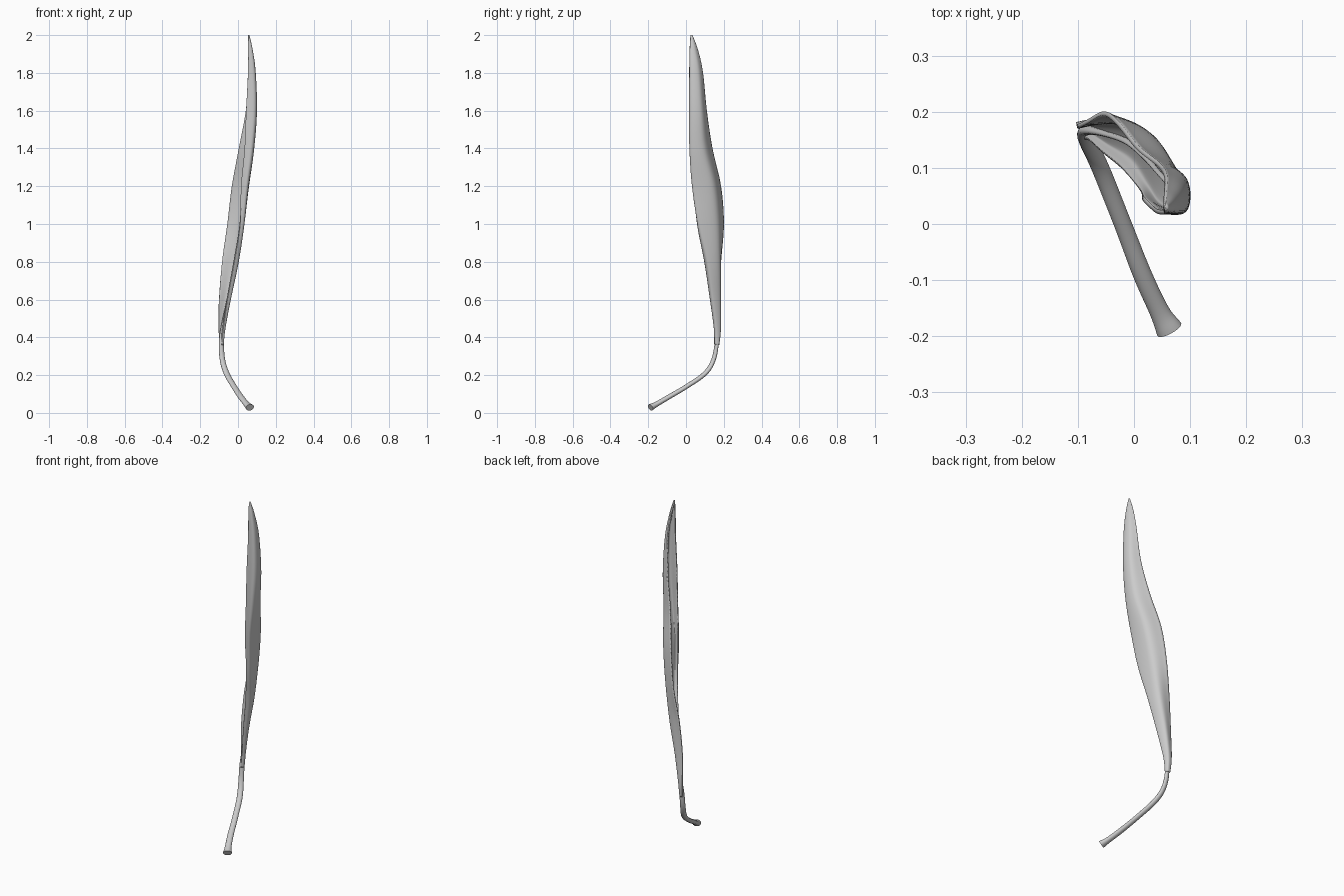
import bpy, bmesh
from mathutils import Vector

if "Cube" in bpy.data.objects:
    bpy.data.objects.remove(bpy.data.objects["Cube"])


def catmull(pts, steps):
    """Smooth interpolation through a list of vectors."""
    p = [2 * pts[0] - pts[1]] + pts + [2 * pts[-1] - pts[-2]]
    out = []
    for i in range(1, len(p) - 2):
        a, b, c, d = p[i - 1:i + 3]
        for k in range(steps):
            t = k / steps
            out.append(0.5 * (2 * b + (c - a) * t + (2 * a - 5 * b + 4 * c - d) * t * t
                              + (3 * b - a - 3 * c + d) * t ** 3))
    return out + [pts[-1]]


def make_object(name, bm):
    bmesh.ops.recalc_face_normals(bm, faces=bm.faces)
    mesh = bpy.data.meshes.new(name)
    bm.to_mesh(mesh)
    bm.free()
    for f in mesh.polygons:
        f.use_smooth = True
    obj = bpy.data.objects.new(name, mesh)
    bpy.context.collection.objects.link(obj)
    return obj


def skin(bm, rows, closed=False):
    grid = [[bm.verts.new(v) for v in r] for r in rows]
    n = len(grid[0])
    for a, b in zip(grid, grid[1:]):
        for i in range(n if closed else n - 1):
            j = (i + 1) % n
            bm.faces.new((a[i], a[j], b[j], b[i]))
    return grid


# Cupped blade: height, then xy of front edge, two points of the belly, back edge
sections = [
    (0.36, -.090, .153, -.080, .160, -.083, .172, -.098, .172),
    (0.45, -.080, .150, -.070, .160, -.080, .180, -.102, .178),
    (0.60, -.058, .130, -.042, .143, -.060, .180, -.100, .174),
    (0.80, -.022, .100, 0.000, .118, -.020, .176, -.084, .182),
    (1.00, .010, .062, .030, .076, .015, .163, -.055, .197),
    (1.20, .017, .045, .050, .042, .045, .140, -.031, .182),
    (1.40, .035, .027, .076, .027, .074, .095, .006, .137),
    (1.60, .043, .022, .090, .025, .091, .078, .043, .107),
    (1.80, .053, .021, .086, .026, .086, .064, .056, .087),
    (1.92, .053, .023, .072, .026, .072, .046, .056, .061),
    (2.00, .054, .027, .056, .028, .056, .030, .054, .031),
]
columns = []
for c in range(4):
    columns.append(catmull([Vector((s[1 + 2 * c], s[2 + 2 * c], s[0])) for s in sections], 8))
rows = [catmull([col[i] for col in columns], 8) for i in range(len(columns[0]))]
bm = bmesh.new()
skin(bm, rows)
blade = make_object("leaf_blade", bm)
mod = blade.modifiers.new("thickness", 'SOLIDIFY')
mod.thickness = 0.008
mod.offset = 0

# Stalk bending up from the cut end, tapering on into the midrib of the blade
path = [(.063, -.188, .029, .023), (.045, -.155, .047, .017), (.015, -.09, .085, .016),
        (-.02, 0, .138, .015), (-.06, .10, .208, .015), (-.082, .145, .28, .014),
        (-.088, .163, .37, .013), (-.081, .167, .45, .010)]
path += [((s[3] + s[5]) / 2 - .003, (s[4] + s[6]) / 2, s[0], .008 - .003 * s[0])
         for s in sections[2:9]]
centres = catmull([Vector(p[:3]) for p in path], 6)
radii = catmull([Vector((p[3], 0, 0)) for p in path], 6)
side = Vector((.93, .37, 0)).normalized()
rings = []
for i, c in enumerate(centres):
    tangent = (centres[min(i + 1, len(centres) - 1)] - centres[max(i - 1, 0)]).normalized()
    u = (side - tangent * side.dot(tangent)).normalized()
    v = tangent.cross(u)
    circle = []
    for k in range(16):
        d = Vector((1, 0)).to_2d()
        from math import cos, sin, tau
        a = tau * k / 16
        circle.append(c + (u * cos(a) * 1.05 + v * sin(a) * 0.8) * radii[i].x)
    rings.append(circle)
bm = bmesh.new()
grid = skin(bm, rings, closed=True)
bm.faces.new(grid[0])
bm.faces.new(grid[-1])
stalk = make_object("stalk_and_midrib", bm)

# Keep the cut end crisp
bpy.context.view_layer.objects.active = stalk
stalk.select_set(True)
bpy.ops.object.shade_smooth_by_angle()
